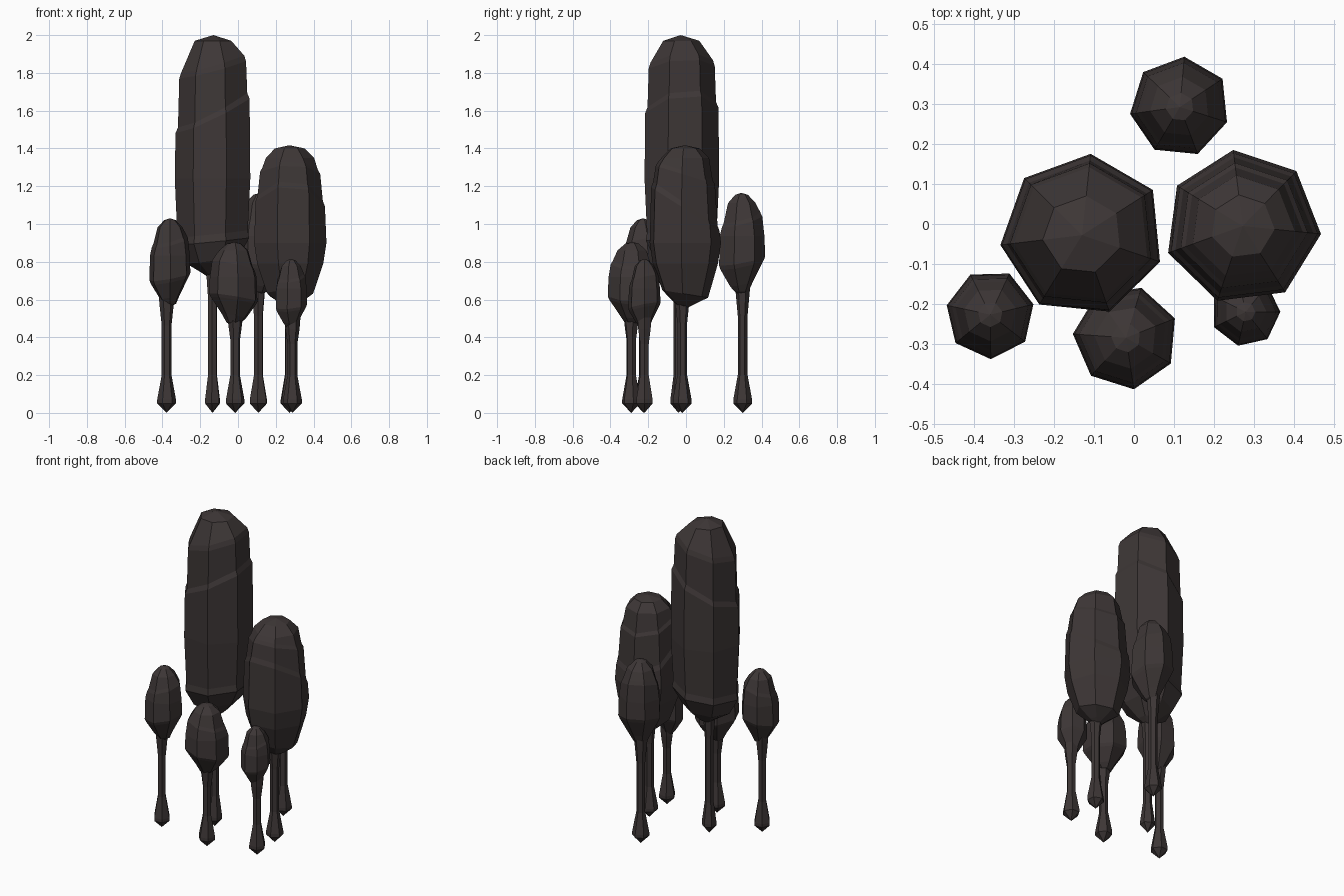
import bpy, bmesh, math, random

if "Cube" in bpy.data.objects:
    bpy.data.objects.remove(bpy.data.objects["Cube"])

random.seed(4)
mat = bpy.data.materials.new("charred bark brown")
mat.diffuse_color = (0.047, 0.0375, 0.037, 1)
mat.use_nodes = True
mat.node_tree.nodes["Principled BSDF"].inputs["Base Color"].default_value = mat.diffuse_color


def lathe(name, x, y, rings, sides, phase=0, tilt_dir=0, jitter=0):
    """Faceted lathe; each ring is (z, radius, tilt), radius 0 is a tip."""
    bm = bmesh.new()
    loops = []
    wobble = [1 + random.uniform(-jitter, jitter) for _ in range(sides)]
    for z, r, tilt in rings:
        if r == 0:
            loops.append([bm.verts.new((x, y, z))] * sides)
            continue
        loop = []
        for i in range(sides):
            a = math.radians(phase) + i * math.tau / sides
            dz = tilt * math.cos(a - math.radians(tilt_dir))
            rr = r * wobble[i]
            loop.append(bm.verts.new((x + rr * math.cos(a), y + rr * math.sin(a), z + dz)))
        loops.append(loop)
    for lo, hi in zip(loops, loops[1:]):
        for i in range(sides):
            j = (i + 1) % sides
            quad = list(dict.fromkeys((lo[i], lo[j], hi[j], hi[i])))
            bm.faces.new(quad)
    bmesh.ops.recalc_face_normals(bm, faces=bm.faces)
    me = bpy.data.meshes.new(name)
    bm.to_mesh(me)
    bm.free()
    me.materials.append(mat)
    ob = bpy.data.objects.new(name, me)
    bpy.context.collection.objects.link(ob)


# Crown profiles, bottom to top, with slanted ledges where radius steps
TALL = [(0.70, 0, 0), (0.74, .06, 0), (0.81, .145, .02), (0.91, .2, .02), (0.95, .193, .02),
        (1.24, .207, 0), (1.58, .203, .10), (1.61, .19, .10), (1.82, .183, .05),
        (1.85, .173, .05), (1.97, .10, 0), (2.0, 0, 0)]
MEDIUM = [(0.55, 0, 0), (0.575, .05, 0), (0.63, .125, .02), (0.79, .178, 0), (0.90, .195, 0),
          (1.08, .187, .12), (1.11, .176, .12), (1.26, .162, .05), (1.28, .15, .05),
          (1.35, .13, 0), (1.40, .08, 0), (1.417, 0, 0)]
# Small crowns: height fraction, radius fraction, tilt fraction
SMALL = [(0, 0, 0), (.04, .3, 0), (.12, .5, .03), (.30, .93, .05), (.34, 1, .05), (.58, .97, 0),
         (.72, .88, .06), (.76, .8, .06), (.90, .6, 0), (.98, .28, 0), (1, 0, 0)]


def small(z0, z1, r):
    h = z1 - z0
    return [(z0 + f * h, q * r, t * h) for f, q, t in SMALL]


# name, trunk x, y, crown x, y, profile, phase, ledge tilt direction
TREES = [
    ("tall", -.135, -.04, -.13, -.028, TALL, 84, 15),
    ("medium", .272, -.02, .272, -.005, MEDIUM, 97, -90),
    ("back", .108, .30, .115, .293, small(.62, 1.165, .126), 85, 120),
    ("left", -.378, -.225, -.36, -.227, small(.56, 1.03, .112), 65, 30),
    ("front", -.015, -.29, -.02, -.285, small(.46, .905, .131), 73, 200),
    ("tiny", .288, -.22, .28, -.22, small(.44, .815, .088), 0, 60),
]

for name, tx, ty, cx, cy, prof, phase, tdir in TREES:
    lathe(name + "_crown", cx, cy, prof, 7, phase, tdir, .02)
    # Flared trunk, pointed at the foot and widening into the crown
    top = prof[2][0]
    w = .043 if name == "tall" else .05
    lathe(name + "_trunk", tx, ty,
          [(0, 0, 0), (.05, w, 0), (.07, w, 0), (.20, .026, 0), (top * .75, .026, 0),
           (top - .04, .038, 0), (top + .05, .045, 0), (top + .08, 0, 0)], 6, phase)
